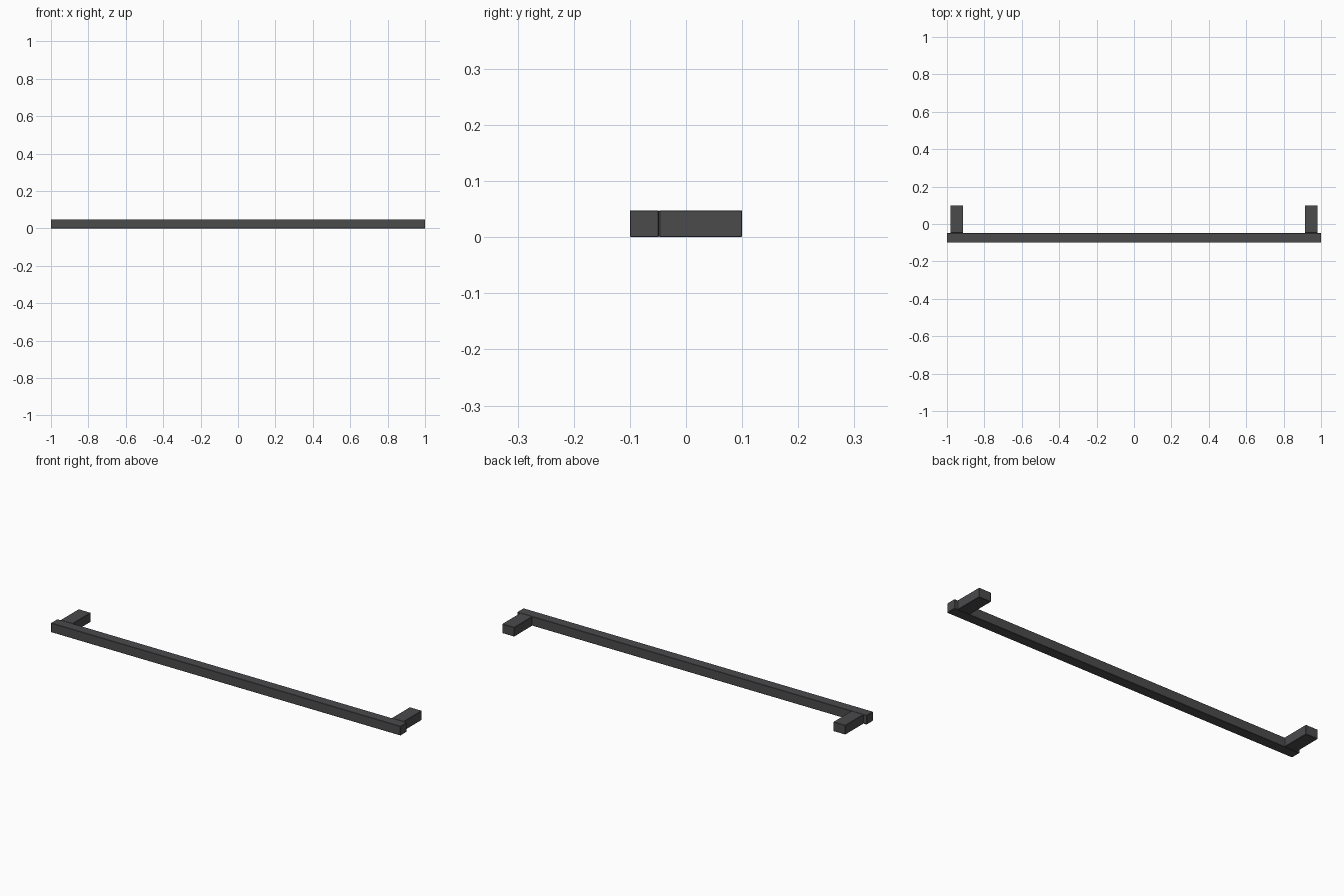
import bpy

if "Cube" in bpy.data.objects:
    bpy.data.objects.remove(bpy.data.objects["Cube"])

dark = bpy.data.materials.new("dark_metal")
dark.diffuse_color = (0.07, 0.07, 0.073, 1)
dark.use_nodes = True
dark.node_tree.nodes["Principled BSDF"].inputs["Base Color"].default_value = dark.diffuse_color


def box(name, x, y, z):
    """Box from (min, max) ranges with a hairline edge bevel."""
    bpy.ops.mesh.primitive_cube_add(
        size=1, location=[(a + b) / 2 for a, b in (x, y, z)])
    ob = bpy.context.object
    ob.name = name
    ob.scale = [b - a for a, b in (x, y, z)]
    bpy.ops.object.transform_apply(location=False, rotation=False, scale=True)
    ob.data.materials.append(dark)
    bevel = ob.modifiers.new("edge", 'BEVEL')
    bevel.width = 0.0015
    bevel.segments = 1
    return ob


HEIGHT = 0.048

# Long grip bar across the front
box("grip_bar", (-1, 1), (-0.1, -0.048), (0, HEIGHT))

# Mounting posts behind each end
for name, s in (("left_post", -1), ("right_post", 1)):
    xs = sorted((s * 0.913, s * 0.982))
    box(name, xs, (-0.048, 0.1), (0, HEIGHT))
